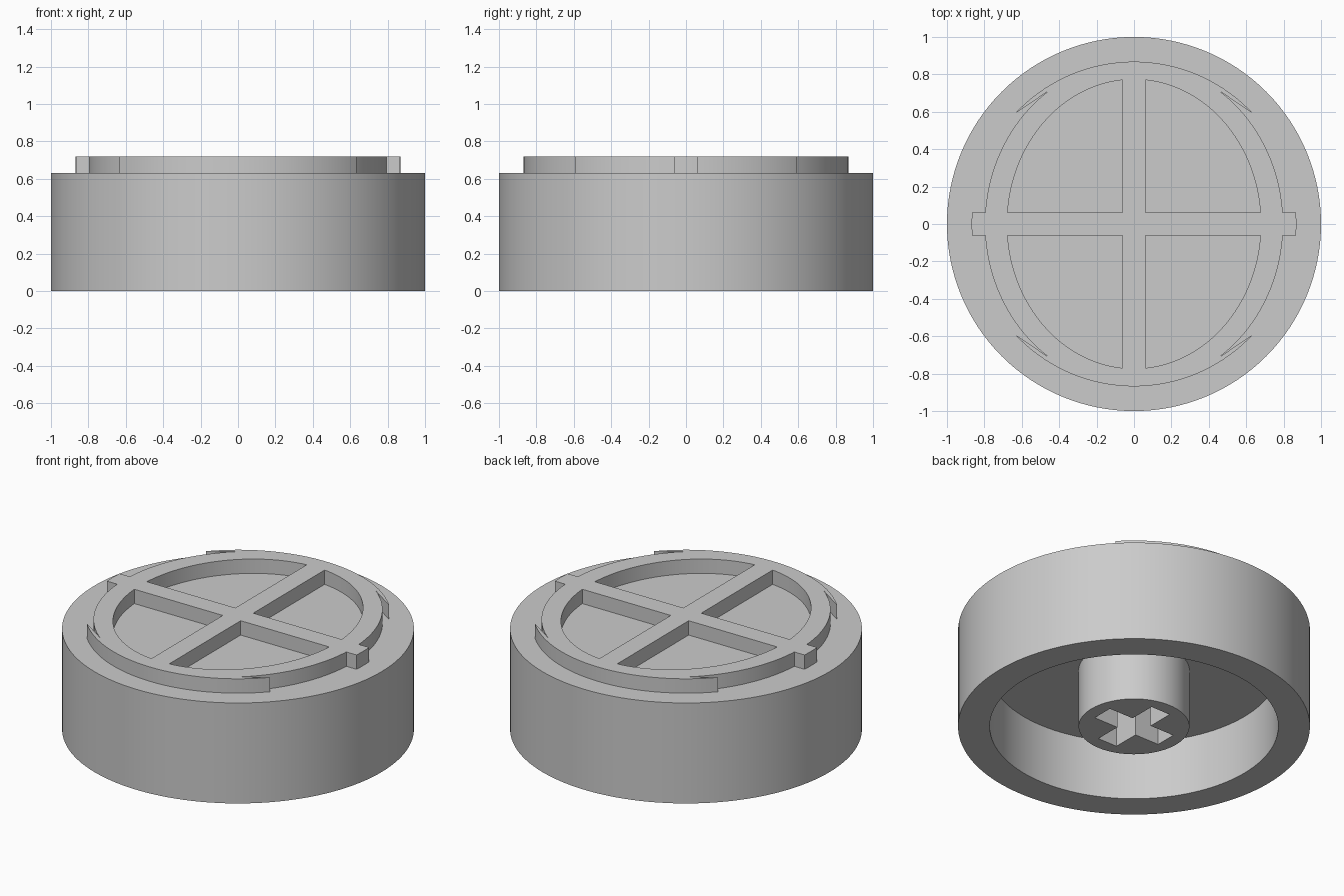
import bpy, bmesh
from math import pi, sin, cos, asin, acos, atan2, radians
from mathutils import Vector

old = bpy.data.objects.get("Cube")
if old:
    bpy.data.objects.remove(old, do_unlink=True)

CAP_TOP, EMBLEM_TOP, CEILING = 0.63, 0.72, 0.37
BAR = 0.062          # half width of the emblem's cross bars
RIM = 0.868          # radius reached by the rim arcs and side tabs

grey = bpy.data.materials.new("plain_grey")
grey.use_nodes = True
grey.diffuse_color = (0.6, 0.6, 0.6, 1)
grey.node_tree.nodes["Principled BSDF"].inputs["Base Color"].default_value = (0.6, 0.6, 0.6, 1)


def make_object(name, bm):
    bmesh.ops.recalc_face_normals(bm, faces=bm.faces)
    mesh = bpy.data.meshes.new(name)
    bm.to_mesh(mesh)
    bm.free()
    mesh.materials.append(grey)
    obj = bpy.data.objects.new(name, mesh)
    bpy.context.collection.objects.link(obj)
    return obj


def activate(obj):
    bpy.ops.object.select_all(action='DESELECT')
    obj.select_set(True)
    bpy.context.view_layer.objects.active = obj


def ellipse_arc(a, b, start, end, steps):
    angles = [start + (end - start) * i / steps for i in range(steps + 1)]
    return [(a * cos(t), b * sin(t)) for t in angles]


def lathe(profile, steps):
    bm = bmesh.new()
    verts = [bm.verts.new((r, 0, z)) for r, z in profile]
    edges = [bm.edges.new(pair) for pair in zip(verts, verts[1:])]
    bmesh.ops.spin(bm, geom=verts + edges, cent=(0, 0, 0), axis=(0, 0, 1),
                   angle=2 * pi, steps=steps, use_duplicate=False)
    bmesh.ops.remove_doubles(bm, verts=bm.verts, dist=0.0005)
    return bm


# Round cap: hollow underneath, with a central stem
cap = make_object("cap_body", lathe(
    [(0, 0), (0.315, 0), (0.315, CEILING), (0.82, CEILING),
     (0.82, 0), (1, 0), (1, CAP_TOP), (0, CAP_TOP)], 128))

# Cross-shaped socket cut into the stem
long, short = 0.235, 0.067
bm = bmesh.new()
corners = []
for k in range(4):
    c, s = round(cos(k * pi / 2)), round(sin(k * pi / 2))
    for x, y in ((long, -short), (long, short), (short, short)):
        corners.append(bm.verts.new((c * x - s * y, s * x + c * y, -0.1)))
face = bm.faces.new(corners)
top = bmesh.ops.extrude_face_region(bm, geom=[face])["geom"]
bmesh.ops.translate(bm, vec=(0, 0, CEILING + 0.1),
                    verts=[g for g in top if isinstance(g, bmesh.types.BMVert)])
cutter = make_object("socket_cutter", bm)
cutter.hide_render = True
cut = cap.modifiers.new("socket", 'BOOLEAN')
cut.operation, cut.solver, cut.object = 'DIFFERENCE', 'EXACT', cutter
activate(cap)
bpy.ops.object.modifier_apply(modifier=cut.name)
bpy.data.objects.remove(cutter, do_unlink=True)

# Emblem outline, one quarter: side tab, oval ring, pointed tip, round rim arc
tip = Vector((0.635, 0.592))
tab = asin(BAR / RIM)
quarter = ellipse_arc(RIM, RIM, 0, tab, 3)
quarter += ellipse_arc(0.797, RIM, asin(BAR / RIM), acos(0.46 / 0.797), 24)
quarter += ellipse_arc(RIM, RIM, atan2(tip.y, tip.x), pi / 2, 24)

# Mirror the quarter into a closed outline
half = quarter + [(-x, y) for x, y in reversed(quarter[:-1])]
outline = half + [(x, -y) for x, y in reversed(half[1:-1])]

# Four quarter windows between the cross bars
a, b = 0.678, 0.773
window = [(BAR, BAR)] + ellipse_arc(a, b, asin(BAR / b), acos(BAR / a), 32)
loops = [outline] + [[(sx * x, sy * y) for x, y in window]
                     for sx in (1, -1) for sy in (1, -1)]

# Raised emblem: filled top with walls down to the cap
bm = bmesh.new()
edges = []
for loop in loops:
    verts = [bm.verts.new((x, y, EMBLEM_TOP)) for x, y in loop]
    edges += [bm.edges.new((v, verts[i - 1])) for i, v in enumerate(verts)]
bmesh.ops.triangle_fill(bm, edges=edges, use_beauty=True, normal=(0, 0, 1))
rim = [e for e in bm.edges if e.is_boundary]
walls = bmesh.ops.extrude_edge_only(bm, edges=rim)["geom"]
bmesh.ops.translate(bm, vec=(0, 0, CAP_TOP - EMBLEM_TOP),
                    verts=[g for g in walls if isinstance(g, bmesh.types.BMVert)])
emblem = make_object("raised_emblem", bm)

for obj in (cap, emblem):
    activate(obj)
    bpy.ops.object.shade_smooth_by_angle(angle=radians(30))
